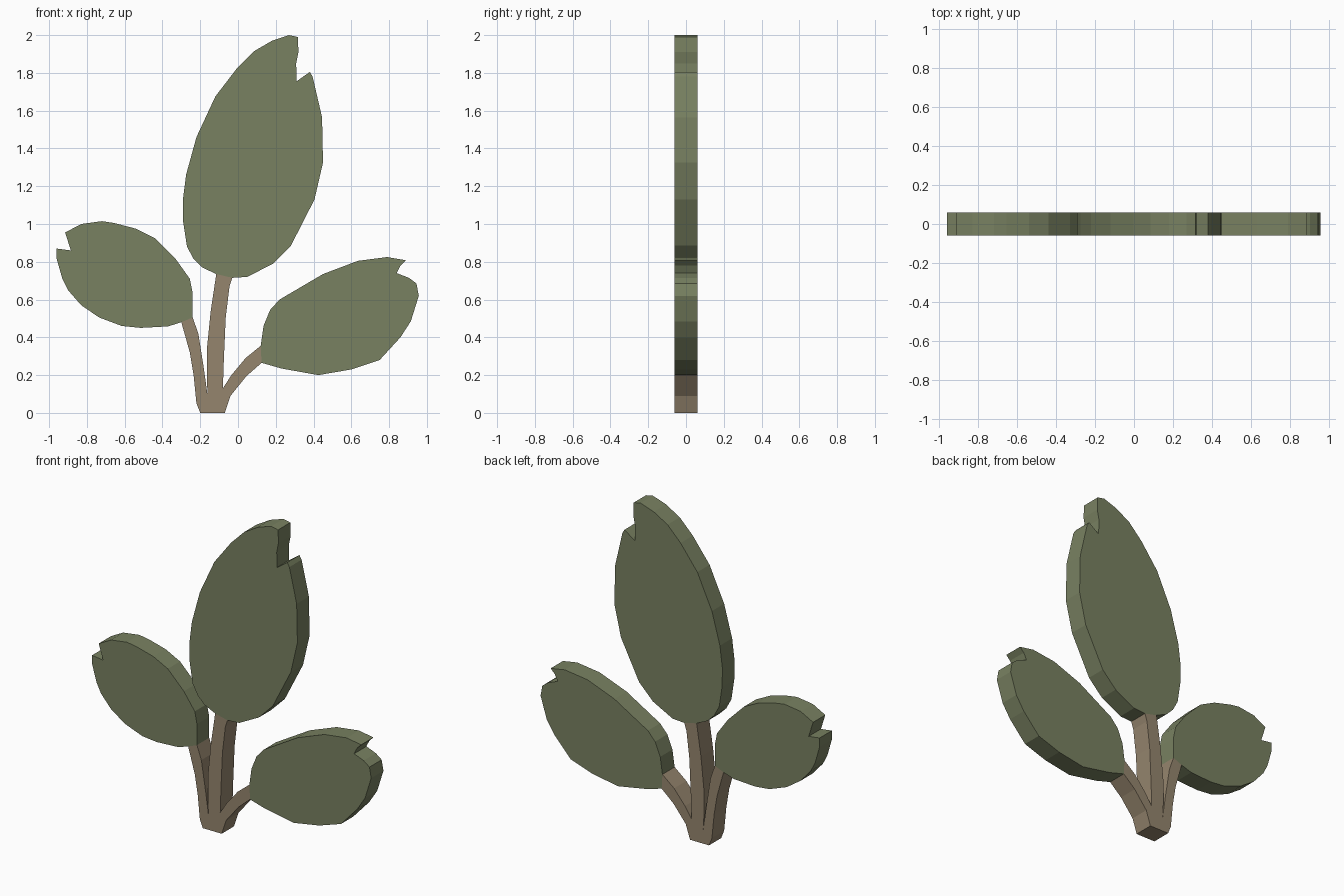
import bpy, bmesh

HALF = 0.06  # half thickness of the flat plant


def material(name, color):
    m = bpy.data.materials.new(name)
    m.diffuse_color = (*color, 1)
    return m


def plate(name, outline, mat):
    """Extrude an (x, z) outline through the plant thickness."""
    bm = bmesh.new()
    face = bm.faces.new([bm.verts.new((x, -HALF, z)) for x, z in outline])
    ext = bmesh.ops.extrude_face_region(bm, geom=[face], use_keep_orig=True)
    verts = [g for g in ext["geom"] if isinstance(g, bmesh.types.BMVert)]
    bmesh.ops.translate(bm, verts=verts, vec=(0, 2 * HALF, 0))
    bmesh.ops.recalc_face_normals(bm, faces=bm.faces)
    mesh = bpy.data.meshes.new(name)
    bm.to_mesh(mesh)
    bm.free()
    mesh.materials.append(mat)
    obj = bpy.data.objects.new(name, mesh)
    bpy.context.collection.objects.link(obj)
    return obj


green = material("leaf_green", (0.19, 0.22, 0.12))
brown = material("stem_brown", (0.30, 0.235, 0.155))

# Tall middle leaf with a notch near its tip
plate("middle_leaf", [
    (-.115, .735), (-.03, .715), (.05, .72), (.185, .79), (.28, .885),
    (.405, 1.13), (.45, 1.325), (.445, 1.565), (.395, 1.78), (.38, 1.805),
    (.31, 1.755), (.308, 1.85), (.32, 1.91), (.317, 1.99), (.27, 2.0),
    (.18, 1.97), (.085, 1.915), (-.005, 1.825), (-.12, 1.675), (-.22, 1.46),
    (-.275, 1.26), (-.292, 1.125), (-.29, 1.01), (-.27, .88), (-.235, .815),
    (-.19, .77)], green)

# Left leaf
plate("left_leaf", [
    (-.24, .505), (-.30, .48), (-.37, .458), (-.515, .45), (-.615, .46),
    (-.735, .505), (-.83, .57), (-.9, .65), (-.93, .71), (-.96, .815),
    (-.96, .87), (-.885, .86), (-.915, .955), (-.83, 1.0), (-.72, 1.015),
    (-.655, 1.005), (-.54, .975), (-.44, .925), (-.33, .815), (-.255, .71),
    (-.24, .635)], green)

# Right leaf
plate("right_leaf", [
    (.125, .265), (.23, .235), (.425, .2), (.6, .23), (.75, .28),
    (.86, .4), (.915, .485), (.957, .62), (.945, .685), (.905, .715),
    (.84, .74), (.86, .78), (.888, .808), (.79, .825), (.635, .805),
    (.45, .735), (.22, .6), (.17, .545), (.135, .46), (.12, .355)], green)

# Three-way branching stem
plate("stem", [
    (-.2, 0), (-.07, 0), (-.04, .09), (.045, .195), (.125, .265),
    (.12, .355), (.04, .29), (-.035, .2), (-.08, .13), (-.075, .28),
    (-.065, .505), (-.045, .67), (-.03, .715), (-.115, .735), (-.145, .535),
    (-.165, .335), (-.165, .175), (-.16, .085), (-.18, .23), (-.21, .42),
    (-.24, .505), (-.30, .48), (-.255, .32), (-.235, .2), (-.22, .05)], brown)
